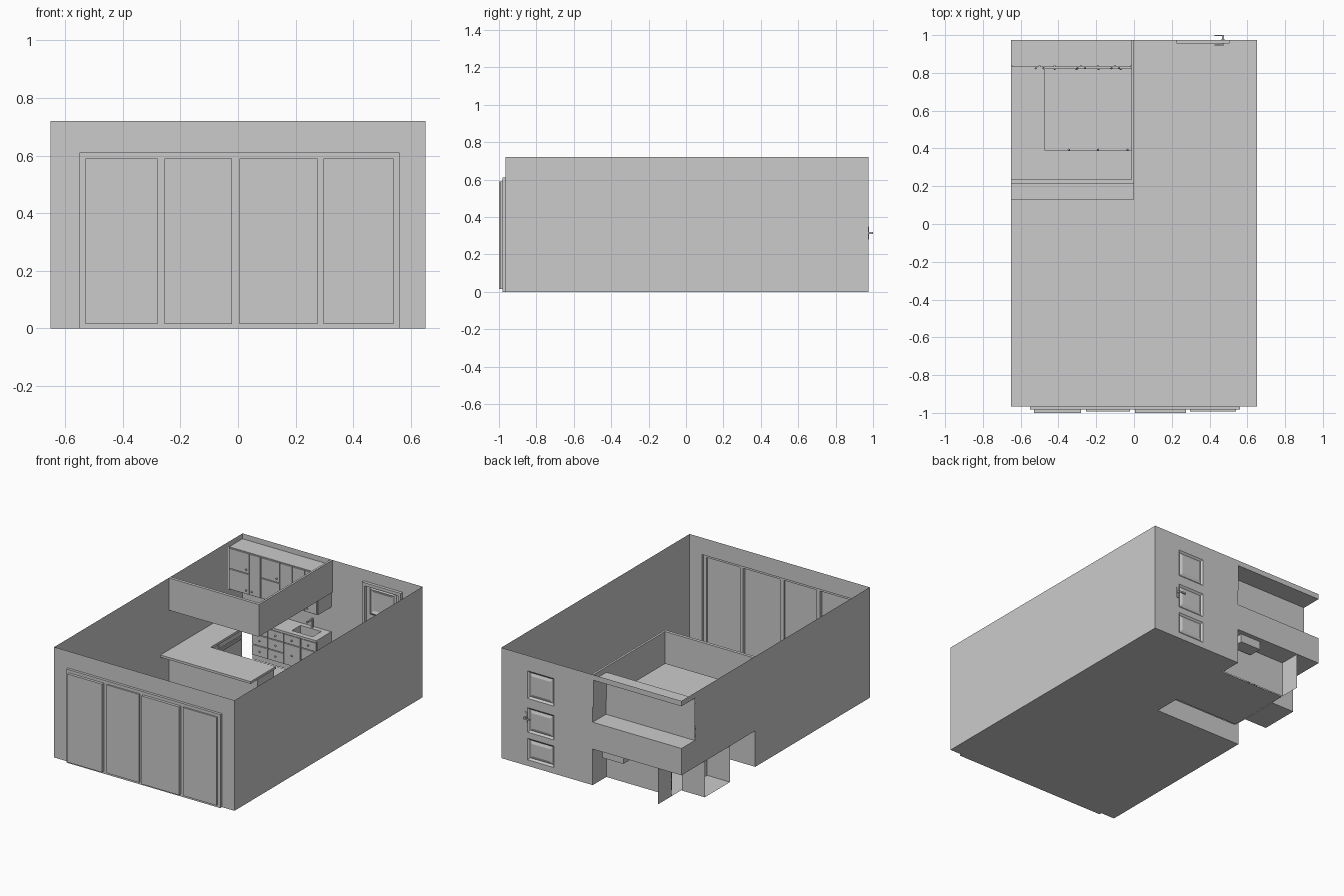
import bpy, bmesh, math
from mathutils import Vector

if "Cube" in bpy.data.objects:
    bpy.data.objects.remove(bpy.data.objects["Cube"])

grey = bpy.data.materials.new("plain_grey")
grey.diffuse_color = (0.6, 0.6, 0.6, 1)
grey.use_nodes = True
grey.node_tree.nodes["Principled BSDF"].inputs["Base Color"].default_value = grey.diffuse_color


def finish(name, bm):
    bmesh.ops.remove_doubles(bm, verts=bm.verts, dist=1e-5)
    me = bpy.data.meshes.new(name)
    bm.to_mesh(me)
    bm.free()
    me.materials.append(grey)
    ob = bpy.data.objects.new(name, me)
    bpy.context.collection.objects.link(ob)
    return ob


def box(name, x, y, z, skip=()):
    """Box from three ranges; skip lists face normals to leave open, e.g. '+y'."""
    bm = bmesh.new()
    bmesh.ops.create_cube(bm, size=1)
    for v in bm.verts:
        v.co = Vector([(r[0] + r[1]) / 2 + c * (r[1] - r[0]) for c, r in zip(v.co, (x, y, z))])
    bm.normal_update()
    gone = [f for f in bm.faces for s in skip
            if f.normal["xyz".index(s[1])] * (1 if s[0] == "+" else -1) > 0.9]
    bmesh.ops.delete(bm, geom=gone, context='FACES')
    return finish(name, bm)


def sheet(name, axis, at, u, v, holes=(), flip=False):
    """Flat sheet across an axis with rectangular holes (u0, u1, v0, v1)."""
    bm = bmesh.new()
    us = sorted(set(list(u) + [c for h in holes for c in h[:2]]))
    vs = sorted(set(list(v) + [c for h in holes for c in h[2:]]))
    for a, b in zip(us, us[1:]):
        for c, d in zip(vs, vs[1:]):
            mu, mv = (a + b) / 2, (c + d) / 2
            if any(h[0] < mu < h[1] and h[2] < mv < h[3] for h in holes):
                continue
            pts = []
            for p in ((a, c), (b, c), (b, d), (a, d)):
                q = list(p)
                q.insert(axis, at)
                pts.append(bm.verts.new(q))
            bm.faces.new(pts[::-1] if flip else pts)
    return finish(name, bm)


def knob(name, p, axis):
    bm = bmesh.new()
    bmesh.ops.create_uvsphere(bm, u_segments=8, v_segments=6, radius=0.006)
    bmesh.ops.translate(bm, verts=bm.verts, vec=p)
    finish(name, bm)


X, F, B, H = 0.65, -0.965, 0.975, 0.72
CT, CB = 0.25, 0.235          # counter top and underside

# Floor, open beneath the cabinets
sheet("floor", 2, 0, (-X, X), (F, B),
      [(-X, -0.01, 0.215, 0.39), (-X, -0.48, 0.39, B), (-0.48, -0.01, 0.83, B)], flip=True)

# Room walls
sheet("right_wall", 0, X, (F, B), (0, H))
sheet("left_wall", 0, -X, (F, B), (0, H), [(0.215, B, 0, CB), (0.83, B, 0.41, 0.685)], flip=True)
panels = [(0.44, 0.62), (0.22, 0.38), (0.04, 0.18)]
sheet("back_wall", 1, B, (-X, X), (0, H),
      [(-X, -0.01, 0, CB), (-X, -0.01, 0.41, 0.685)] + [(0.27, 0.46, a, b) for a, b in panels], flip=True)

# Recessed panels of the back door: sloped border with a raised field
for i, (a, b) in enumerate(panels):
    bm = bmesh.new()
    rings = []
    for inset, y in ((0, B), (0.012, B - 0.01), (0.03, B - 0.003)):
        rings.append([bm.verts.new((px, y, pz)) for px, pz in
                      ((0.27 + inset, a + inset), (0.46 - inset, a + inset),
                       (0.46 - inset, b - inset), (0.27 + inset, b - inset))])
    for r, s in zip(rings, rings[1:]):
        for k in range(4):
            bm.faces.new((r[k - 1], s[k - 1], s[k], r[k]))
    bm.faces.new(rings[-1][::-1])
    finish(f"back_door_panel_{i}", bm)

# Back door trim and lever handle
for n, x in (("left", (0.225, 0.245)), ("right", (0.485, 0.505))):
    box(f"door_trim_{n}", x, (0.955, B), (0, 0.645))
box("door_trim_top", (0.245, 0.485), (0.955, B), (0.625, 0.645))
box("handle_spindle", (0.466, 0.476), (0.945, 1.0), (0.31, 0.32))
for y in (0.945, 0.994):
    box("handle_lever", (0.425, 0.476), (y, y + 0.006), (0.31, 0.32))
box("handle_plate", (0.462, 0.48), (B, B + 0.004), (0.28, 0.35))

# Front wall with stepped frame and four sliding door panels
sheet("front_wall", 1, F, (-X, X), (0, H), [(-0.55, 0.56, 0, 0.61)])
doors = [(-0.53, -0.28, -1.0), (-0.255, -0.02, -0.992), (0.005, 0.275, -1.0), (0.297, 0.54, -0.992)]
box("door_frame_edge", (-0.55, 0.56), (-0.982, F), (0, 0.61), ("+y", "-y"))
sheet("door_frame", 1, -0.982, (-0.55, 0.56), (0, 0.61), [(a, b, 0.015, 0.59) for a, b, y in doors])
for a, b, y in doors:
    box("sliding_door", (a, b), (y, -0.982), (0.015, 0.59), ("+y",))

# Hanging bulkhead around the kitchen
box("bulkhead_front", (-X, 0), (0.215, 0.235), (0.51, H))
box("bulkhead_side", (-0.014, 0), (0.235, B), (0.51, H))

# U-shaped countertop
sx, sy = (-0.21, -0.06), (0.855, 0.945)
hole = [(-0.47, -0.01, 0.39, 0.82), (-0.01, 0, 0.39, B), (*sx, *sy)]
for z, f in ((CT, False), (CB, True)):
    sheet("countertop", 2, z, (-X, 0), (0.13, B), hole, f)
for n, x, y in (("front", (-X, 0), (0.13, 0.13)), ("end", (0, 0), (0.13, 0.39)),
                ("inner", (-0.47, 0), (0.39, 0.39)), ("back", (-0.47, -0.01), (0.82, 0.82)),
                ("back_end", (-0.01, -0.01), (0.82, B)), ("left", (-0.47, -0.47), (0.39, 0.82))):
    if x[0] == x[1]:
        sheet("counter_edge_" + n, 0, x[0], y, (CB, CT))
    else:
        sheet("counter_edge_" + n, 1, y[0], x, (CB, CT))

# Sink basin and tap
box("sink_basin", sx, sy, (0.18, CT), ("+z",))
box("tap_post", (-0.14, -0.13), (0.952, 0.962), (CT, 0.31))
box("tap_spout", (-0.14, -0.13), (0.90, 0.962), (0.30, 0.31))

# Peninsula base
sheet("peninsula_front", 1, 0.215, (-X, -0.01), (0, CB))
sheet("peninsula_end", 0, -0.01, (0.215, 0.385), (0, CB))
sheet("peninsula_inner", 1, 0.38, (-0.48, -0.01), (0, CB), flip=True)
for i in range(3):
    a = -0.475 + i * 0.155
    box("peninsula_door", (a, a + 0.15), (0.38, 0.388), (0.03, 0.225))
    knob("peninsula_knob", (a + 0.13, 0.393, 0.19), 1)

# Left run with built-in appliance
sheet("left_run_front", 0, -0.485, (0.385, 0.475), (0, CB))
box("appliance_body", (-X, -0.485), (0.475, 0.735), (0, CB), ("-x", "+z"))
box("appliance_door", (-0.485, -0.478), (0.485, 0.725), (0.035, 0.195))
box("appliance_panel", (-0.485, -0.478), (0.485, 0.725), (0.2, 0.23))
box("appliance_handle", (-0.478, -0.47), (0.51, 0.7), (0.178, 0.186))

# Back base cabinets: carcass, toe kick, drawers and doors
box("base_carcass", (-0.48, -0.01), (0.835, B), (0.0, CB), ("+y", "+z", "-z"))
cols = [(-0.475, -0.365), (-0.36, -0.25), (-0.245, -0.13), (-0.125, -0.015)]
for i, (a, b) in enumerate(cols):
    rows = [(0.035, 0.1), (0.105, 0.17), (0.175, 0.23)] if i < 2 else [(0.035, 0.17), (0.175, 0.23)]
    for c, d in rows:
        box("base_front", (a, b), (0.825, 0.835), (c, d))
        knob("base_knob", ((a + b) / 2, 0.82, (c + d) / 2), 1)

# Upper cabinets
box("upper_carcass", (-X, -0.01), (0.838, B), (0.41, 0.685), ("+y", "-x"))
edges = [-0.648, -0.5, -0.42, -0.28, -0.19, -0.1, -0.012]
for i, (a, b) in enumerate(zip(edges, edges[1:])):
    rows = [(0.415, 0.68)] if i in (1, 3, 4) else [(0.415, 0.545), (0.55, 0.68)]
    for c, d in rows:
        box("upper_door", (a + 0.003, b - 0.003), (0.83, 0.838), (c, d))
        knob("upper_knob", (b - 0.02 if i % 2 == 0 else a + 0.02, 0.825, c + 0.025), 1)
